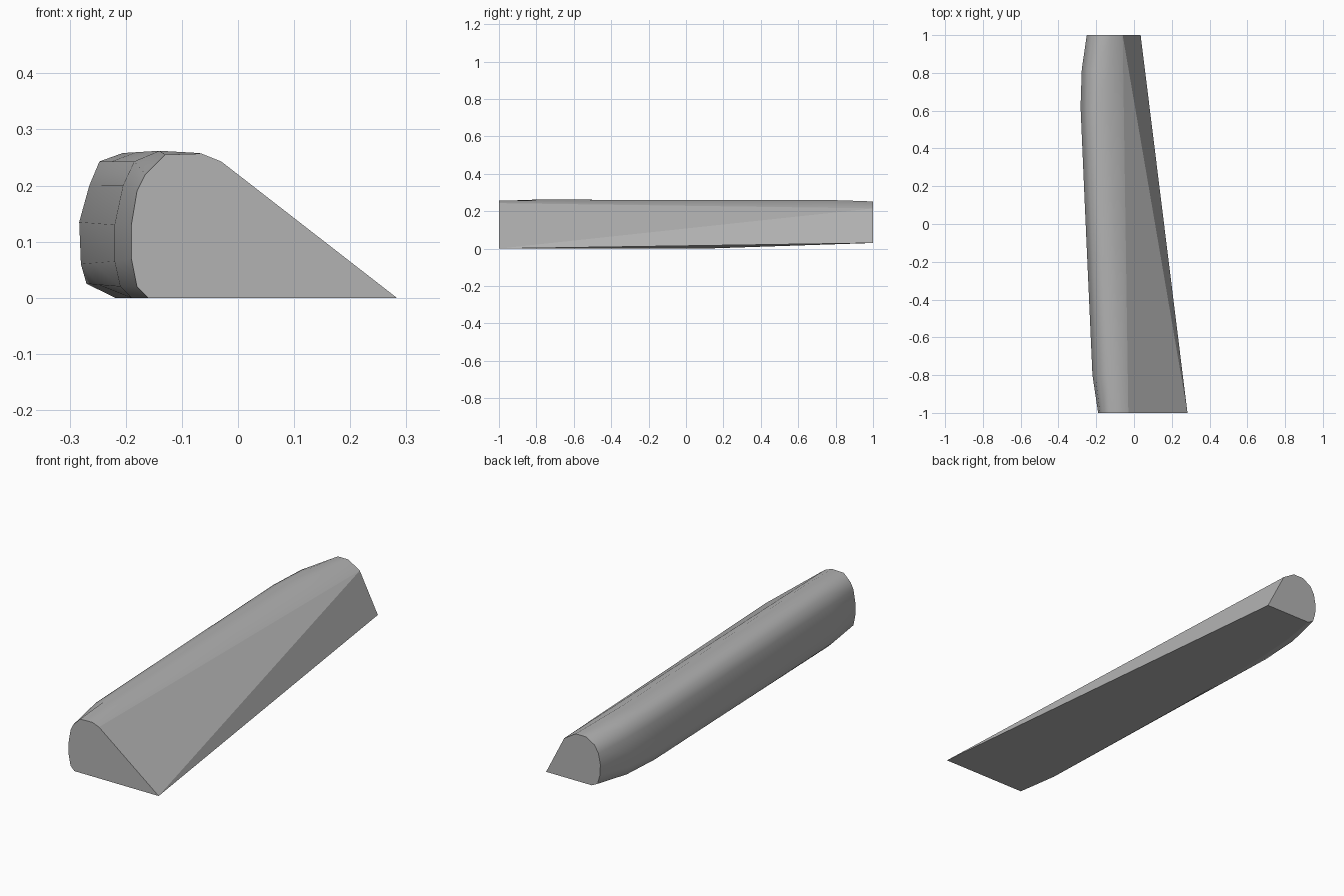
import bpy
import bmesh

cube = bpy.data.objects.get("Cube")
if cube:
    bpy.data.objects.remove(cube, do_unlink=True)

# Rounded side profiles (x, z), from the bottom edge over to the top
FRONT = [(-.16, 0), (-.18, .02), (-.19, .07), (-.19, .13),
         (-.18, .19), (-.165, .22), (-.13, .255), (-.065, .257)]
NEAR = [(-.19, 0), (-.21, .02), (-.22, .065), (-.22, .13),
        (-.205, .2), (-.185, .243), (-.14, .262), (-.07, .258)]
FULL = [(-.235, 0), (-.27, .025), (-.28, .06), (-.283, .135),
        (-.265, .2), (-.247, .243), (-.205, .258), (-.13, .26)]
BACK = [(-.205, 0), (-.235, .045), (-.248, .09), (-.25, .14),
        (-.24, .19), (-.22, .225), (-.175, .252), (-.12, .252)]


def mix(a, b, t):
    return [tuple(p + (q - p) * t for p, q in zip(u, v)) for u, v in zip(a, b)]


sections = [(-1, FRONT), (-.8, NEAR), (.1, mix(NEAR, FULL, .64)),
            (.62, FULL), (.82, mix(FULL, BACK, .2)), (1, BACK)]

bm = bmesh.new()
rows = []
for y, profile in sections:
    t = (y + 1) / 2
    # The underside lifts slightly toward the back; the crest stays straight
    points = [(profile[0][0], max(0, (y - .1) / 30))] + profile[1:]
    points.append((-.03 - .03 * t, .243 - .028 * t))
    rows.append([bm.verts.new((x, y, z)) for x, z in points])
front_corner = bm.verts.new((.283, -1, 0))
back_corner = bm.verts.new((.035, 1, .03))

# Rounded side and top
for a, b in zip(rows, rows[1:]):
    for i in range(len(a) - 1):
        bm.faces.new((a[i], a[i + 1], b[i + 1], b[i])).smooth = True

# Sloping side and underside fan out from the front corner
for rail in (0, -1):
    for a, b in zip(rows, rows[1:]):
        bm.faces.new((front_corner, a[rail], b[rail]))
    bm.faces.new((front_corner, rows[-1][rail], back_corner))

# Flat ends
bm.faces.new(rows[0] + [front_corner])
bm.faces.new(rows[-1] + [back_corner])
bmesh.ops.recalc_face_normals(bm, faces=bm.faces)

mesh = bpy.data.meshes.new("wedge_bar")
bm.to_mesh(mesh)
bm.free()
bar = bpy.data.objects.new("wedge_bar", mesh)
bpy.context.collection.objects.link(bar)

# Plain grey
grey = bpy.data.materials.new("plain_grey")
grey.use_nodes = True
colour = (.45, .45, .45, 1)
grey.diffuse_color = colour
grey.node_tree.nodes["Principled BSDF"].inputs["Base Color"].default_value = colour
mesh.materials.append(grey)
